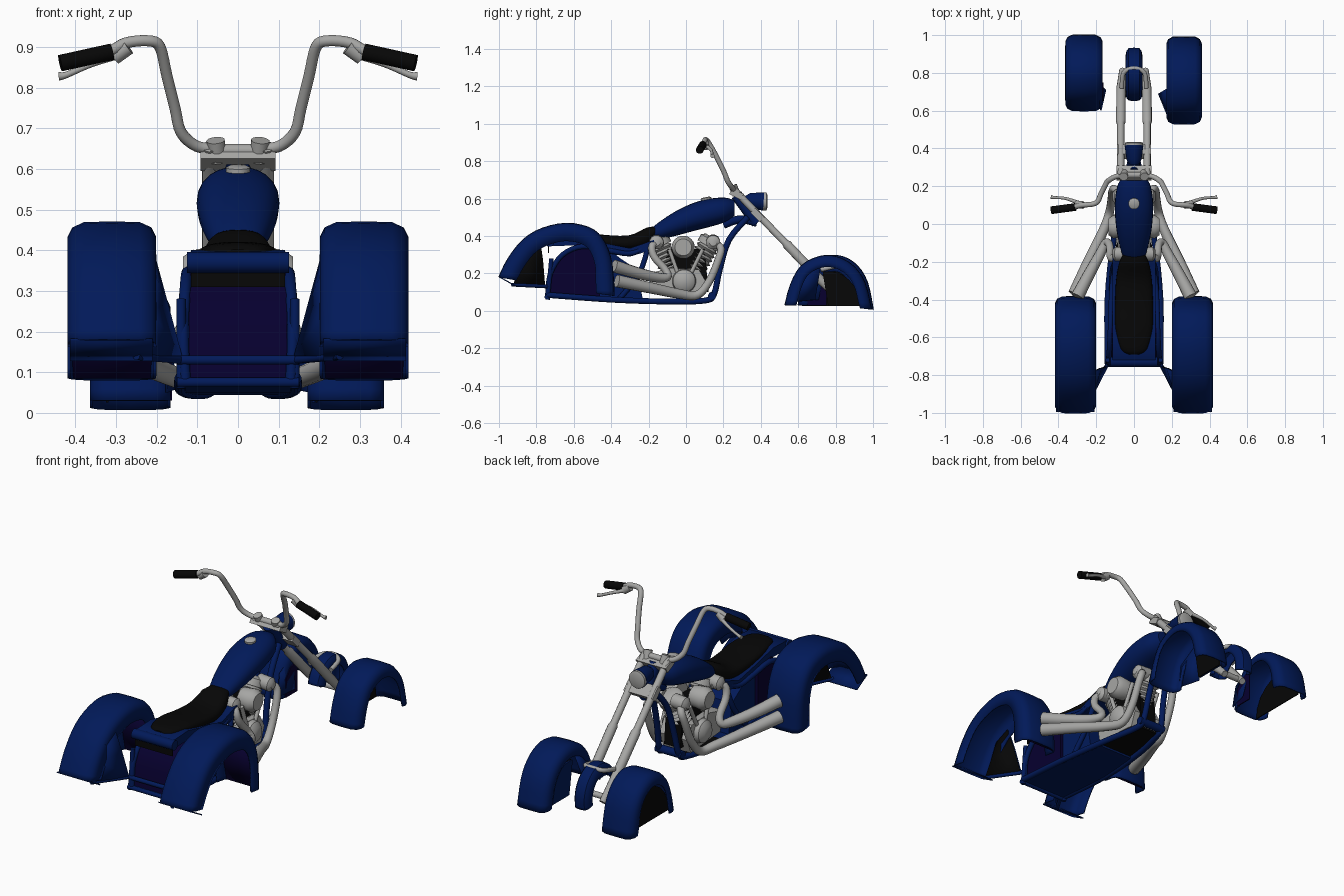
import bpy, bmesh, math
from mathutils import Vector

if "Cube" in bpy.data.objects:
    bpy.data.objects.remove(bpy.data.objects["Cube"])

def material(name, c):
    m = bpy.data.materials.new(name)
    m.diffuse_color = (*c, 1)
    m.use_nodes = True
    m.node_tree.nodes["Principled BSDF"].inputs["Base Color"].default_value = m.diffuse_color
    return m

BLUE = material("deep_blue", (0.0004, 0.010, 0.10))
NAVY = material("dark_indigo", (0.002, 0.0, 0.028))
GREY = material("chrome_grey", (0.38, 0.38, 0.37))
BLACK = material("black", (0.002, 0.002, 0.002))

def finish(name, bm, mat, solid=0):
    bmesh.ops.recalc_face_normals(bm, faces=bm.faces)
    me = bpy.data.meshes.new(name)
    bm.to_mesh(me)
    bm.free()
    ob = bpy.data.objects.new(name, me)
    bpy.context.collection.objects.link(ob)
    me.materials.append(mat)
    if solid:
        s = ob.modifiers.new("thickness", 'SOLIDIFY')
        s.thickness, s.offset = solid, 0
    for o in bpy.context.selected_objects:
        o.select_set(False)
    bpy.context.view_layer.objects.active = ob
    ob.select_set(True)
    bpy.ops.object.shade_smooth_by_angle(angle=math.radians(40))
    return ob

def loft(name, rings, mat, closed=True, caps=True, solid=0):
    bm = bmesh.new()
    vs = [[bm.verts.new(p) for p in r] for r in rings]
    n = len(rings[0])
    for a, b in zip(vs, vs[1:]):
        for i in range(n if closed else n - 1):
            j = (i + 1) % n
            bm.faces.new((a[i], a[j], b[j], b[i]))
    if closed and caps:
        bm.faces.new(vs[0])
        bm.faces.new(vs[-1])
    return finish(name, bm, mat, solid)

def spline(pts, k=4):
    """Catmull-Rom through points of any dimension"""
    P = [pts[0]] + list(pts) + [pts[-1]]
    out = []
    for i in range(1, len(P) - 2):
        for s in range(k):
            t = s / k
            out.append([0.5 * (2*b + (c-a)*t + (2*a-5*b+4*c-d)*t*t + (3*b-a-3*c+d)*t**3)
                        for a, b, c, d in zip(P[i-1], P[i], P[i+1], P[i+2])])
    return out + [list(pts[-1])]

def tube(name, pts, r, mat, smooth=True, sides=12):
    """Tube through (x,y,z) or (x,y,z,radius) points"""
    pts = [p if len(p) == 4 else (*p, r) for p in pts]
    if smooth and len(pts) > 2:
        pts = spline(pts)
    C = [Vector(p[:3]) for p in pts]
    nrm, rings = None, []
    for i, c in enumerate(C):
        t = (C[min(i+1, len(C)-1)] - C[max(i-1, 0)]).normalized()
        if nrm is None:
            nrm = t.orthogonal()
        nrm = (nrm - t * nrm.dot(t)).normalized()
        b = t.cross(nrm)
        rings.append([c + (nrm * math.cos(a) + b * math.sin(a)) * pts[i][3]
                      for a in (math.tau * q / sides for q in range(sides))])
    return loft(name, rings, mat)

def pair(name, pts, r, mat, **kw):
    for side, s in (("right", 1), ("left", -1)):
        tube(name + "_" + side, [(s * p[0], *p[1:]) for p in pts], r, mat, **kw)

def prism(name, yz, x0, x1, mat):
    return loft(name, [[(x, y, z) for y, z in yz] for x in (x0, x1)], mat)

def blob(name, sections, mat, e=0.8):
    """Rounded body along y; sections are (y, mid z, half width, half height)"""
    rings = []
    for y, z, w, h in spline(sections):
        ring = []
        for q in range(24):
            c, s = math.cos(math.tau * q / 24), math.sin(math.tau * q / 24)
            ring.append((w * math.copysign(abs(c)**e, c), y, z + h * math.copysign(abs(s)**e, s)))
        rings.append(ring)
    return loft(name, rings, mat)

def fender(name, path, centre, cx, w, lip):
    """Wheel arch: U-shaped section swept along a side-view path"""
    prof = [(-1, lip), (-1, 0.035), (-0.9, 0.014), (-0.65, 0.002), (0, 0),
            (0.65, 0.002), (0.9, 0.014), (1, 0.035), (1, lip)]
    rings = []
    for y, z in spline(path, 3):
        d = (Vector(centre) - Vector((y, z))).normalized()
        rings.append([(cx + u * w, y + d.x * q, z + d.y * q) for u, q in prof])
    loft(name, rings, BLUE, closed=False, solid=0.008)

# Rear fenders with closed rear lips, inner flares (blue inside, black outside), liners and struts
rear = [(-1.0, .18), (-.95, .28), (-.87, .38), (-.77, .44), (-.64, .467), (-.52, .445),
        (-.45, .39), (-.405, .29), (-.39, .18), (-.385, .08)]
for side, s in (("right", 1), ("left", -1)):
    fender("rear_fender_" + side, rear, (-.68, .12), s * .31, .105, .095)
    loft("rear_lip_" + side, [[(s*.21, y, z), (s*.413, y, z)] for y, z in
         ((-.995, .18), (-.905, .13))], BLUE, closed=False, solid=0.006)
    for part, dx, mat in (("rear_flare_", 0, BLUE), ("rear_liner_", .008, BLACK)):
        loft(part + side, [[(s*(x+dx), y, z) for x, y, z in row] for row in
             (((.207, -.87, .34), (.205, -.78, .38)), ((.215, -.9, .25), (.175, -.765, .27)),
              ((.24, -.92, .14), (.14, -.755, .14)))], mat, closed=False, solid=0.006)
    loft("rear_front_liner_" + side, [[(s*.21, y, z), (s*.41, y, z)] for y, z in
         ((-.405, .085), (-.42, .18), (-.45, .30))], NAVY, closed=False, solid=0.006)
pair("rear_strut", [(.14, -.74, .13), (.25, -.93, .14)], .01, BLUE)

# Front fenders, slightly offset from each other
def front_path(cy, ry):
    return [(cy - ry, .03), (cy - ry*.87, .14), (cy - ry*.62, .24), (cy - ry*.2, .29),
            (cy + ry*.2, .288), (cy + ry*.58, .24), (cy + ry*.85, .15), (cy + ry, .008)]
def disc_part(cy, r, a0, a1):
    arc = [math.radians(a0 + (a1 - a0) * i / 10) for i in range(11)]
    return [(cy, .025)] + [(cy + r * math.cos(a), .025 + r * 1.1 * math.sin(a)) for a in arc]
fender("front_fender_right", front_path(.76, .23), (.76, .03), .265, .09, .06)
fender("front_fender_left", front_path(.80, .20), (.80, .03), -.265, .095, .06)
prism("front_liner_right", disc_part(.76, .17, 0, 100), .19, .196, BLACK)
prism("front_liner_right_inner", disc_part(.76, .17, 0, 100), .182, .189, BLUE)
prism("front_liner_left", disc_part(.79, .17, 0, 180), -.325, -.319, BLACK)
prism("front_liner_left_inner", [(.65, .03), (.65, .13), (.69, .18), (.75, .2), (.75, .03)],
      -.168, -.162, NAVY)
for s, y, x in ((1, .68, .13), (-1, .7, .15)):
    loft("front_flare", [[(s*.18, y-.08, .17), (s*.18, y+.04, .24)],
         [(s*.175, y-.1, .05), (s*x, y+.01, .06)]], BLUE, closed=False, solid=0.006)

# Slim centre fender between the fork legs
fender("centre_fender", [(.79 + .14 * math.cos(a), .10 + .16 * math.sin(a))
       for a in (math.radians(-15 + 20 * i) for i in range(10))], (.79, .10), 0, .04, .05)

# Rear body box, hump under the seat, floor pan
prism("rear_body", [(-.74, .08), (-.725, .2), (-.68, .29), (-.58, .36), (-.46, .345), (-.46, .07)],
      -.12, .12, NAVY)
prism("mid_body", [(-.46, .065), (-.46, .345), (-.42, .335), (-.35, .28), (-.26, .22), (-.23, .055)],
      -.1, .1, BLUE)
prism("seat_base", [(-.74, .345), (-.745, .375), (-.72, .395), (-.6, .40), (-.45, .365), (-.3, .335),
      (-.17, .38), (-.17, .33), (-.3, .29), (-.45, .31), (-.6, .35)], -.115, .115, BLUE)
tube("tail_roll", [(-.125, -.73, .37), (.125, -.73, .37)], .027, BLUE)
prism("tail_panel", [(-.738, .31), (-.738, .345), (-.732, .345), (-.732, .31)], -.115, .115, BLACK)
def pan(name, sections, mat):
    loft(name, [[(-w, y, z), (w, y, z), (w, y, z + .012), (-w, y, z + .012)]
                for y, z, w in sections], mat)
pan("floor_pan", ((-.74, .075, .14), (-.4, .05, .14), (-.15, .044, .11)), BLUE)
pan("engine_pan", ((-.15, .055, .1), (.12, .055, .06)), BLACK)

# Seat
blob("seat", [(-.69, .39, .03, .012), (-.66, .395, .07, .022), (-.55, .39, .098, .03),
     (-.42, .37, .1, .035), (-.3, .365, .095, .04), (-.21, .395, .08, .05),
     (-.165, .425, .06, .025)], BLACK)

# Fuel tank and cap
blob("fuel_tank", [(-.2, .405, .045, .02), (-.15, .425, .066, .045), (-.06, .465, .088, .065),
     (.04, .502, .1, .075), (.13, .525, .1, .075), (.21, .54, .085, .065),
     (.26, .55, .05, .04)], BLUE, 0.9)
tube("fuel_cap", [(0, .11, .58, .03), (0, .107, .603, .03), (0, .106, .608, .02)], .03, GREY, smooth=False)

# Frame tubes
pair("rear_hoop", [(.13, -.74, .08), (.135, -.725, .2), (.13, -.66, .3), (.125, -.55, .345),
     (.12, -.4, .32), (.11, -.28, .31), (.08, -.14, .39)], .014, BLUE)
pair("lower_rail", [(.14, -.74, .085), (.14, -.4, .06), (.11, -.1, .05), (.07, .1, .055), (.06, .15, .09),
     (.05, .18, .22), (.04, .23, .38), (.02, .33, .5)], .016, BLUE)
pair("rear_post", [(.14, -.74, .06), (.14, -.72, .28)], .012, BLUE)
pair("side_brace", [(.12, -.36, .06), (.115, -.25, .2), (.1, -.2, .35)], .014, BLUE)
for z in (.075, .13):
    tube("rear_crossbar", [(-.15, -.745, z), (.15, -.745, z)], .012, BLUE)
tube("front_crossbar", [(-.08, .14, .08), (.08, .14, .08)], .022, BLUE)
tube("head_brace", [(0, .2, .46), (0, .29, .49), (0, .38, .47)], .022, BLUE)
tube("head_stock", [(0, .27, .62), (0, .38, .47)], .032, BLUE)

# V-twin engine: black core, crankcase, finned cylinders, round covers
prism("engine_core", [(-.13, .1), (-.1, .33), (.1, .33), (.12, .1)], -.05, .05, BLACK)
prism("crankcase", [(-.18, .09), (-.2, .2), (-.08, .23), (.07, .22), (.11, .15), (.08, .07)],
      -.085, .085, GREY)
for name, dy in (("rear", -.15), ("front", .15)):
    a, b = Vector((0, -.02 + dy * .35, .2)), Vector((0, -.01 + dy * .85, .345))
    fins = [(*a.lerp(b, i / 14), .062 if i % 2 else .048) for i in range(15)]
    tube(name + "_cylinder", fins, .05, GREY, smooth=False, sides=16)
    c = b + (b - a) * .32
    tube(name + "_cylinder_head", [(*b, .066), (*b.lerp(c, .7), .066), (*c, .045)], .06, GREY, smooth=False)
    pair(name + "_head_cover", [(.03, c.y, c.z - .02, .038), (.1, c.y, c.z - .025, .038),
         (.115, c.y, c.z - .025, .02)], .035, GREY, smooth=False)
    pair(name + "_pushrod", [(.085, -.01 + dy * .2, .19), (.085, dy * .6, .33)], .011, GREY)
pair("air_cleaner", [(.04, -.015, .34, .055), (.11, -.015, .34, .062), (.135, -.015, .34, .045)],
     .06, GREY, smooth=False, sides=20)
pair("crank_cover", [(.08, -.01, .16, .065), (.11, -.01, .16, .06), (.13, -.01, .16, .035)],
     .06, GREY, smooth=False, sides=20)

# Twin exhausts on each side
pair("lower_exhaust", [(.06, .13, .36, .02), (.1, .185, .34, .02), (.115, .175, .28, .02), (.12, .125, .16, .021),
     (.13, .06, .085, .023), (.16, -.03, .09, .026), (.24, -.2, .125, .03), (.315, -.37, .16, .034)],
     .02, GREY)
pair("upper_exhaust", [(.06, -.13, .36, .02), (.11, -.18, .35, .02), (.125, -.17, .29, .02), (.13, -.11, .22, .02),
     (.15, -.1, .18, .022), (.18, -.16, .18, .027), (.24, -.27, .205, .031), (.3, -.385, .24, .035)],
     .02, GREY)

# Fork, clamps and axle
pair("fork_leg", [(.07, .25, .655, .019), (.07, .53, .365, .019), (.07, .54, .355, .025),
     (.068, .72, .165, .025), (.06, .815, .07, .018)], .02, GREY, smooth=False)
tube("axle", [(-.075, .79, .09), (.075, .79, .09)], .016, GREY)
tube("fork_bridge", [(-.065, .72, .22), (-.055, .8, .24), (0, .825, .25), (.055, .8, .24), (.065, .72, .22)],
     .012, GREY)
prism("upper_clamp", [(.23, .625), (.25, .65), (.31, .625), (.29, .595)], -.092, .092, GREY)
prism("lower_clamp", [(.345, .525), (.37, .55), (.42, .5), (.395, .475)], -.09, .09, GREY)

# Headlight
tube("headlight", [(0, .31, .59, .02), (0, .34, .59, .04), (0, .415, .585, .05)], .05, BLUE, smooth=False, sides=20)
tube("headlight_lens", [(0, .41, .585, .048), (0, .43, .585, .048), (0, .435, .585, .035)], .05, GREY,
     smooth=False, sides=20)

# Handlebars, grips and levers
tube("bar_centre", [(-.08, .26, .645), (.08, .26, .645)], .017, GREY)
pair("bar_clamp", [(.05, .27, .62), (.055, .25, .67)], .023, GREY)
pair("handlebar", [(.05, .26, .65), (.1, .25, .655), (.14, .225, .69), (.155, .2, .75), (.175, .16, .83),
     (.192, .12, .9), (.22, .105, .915), (.275, .1, .91), (.32, .09, .888), (.42, .075, .864)], .014, GREY)
pair("grip", [(.31, .09, .888), (.437, .073, .86)], .021, BLACK)
pair("lever_mount", [(.27, .1, .9), (.305, .105, .875)], .02, GREY)
pair("lever", [(.29, .11, .882, .011), (.36, .135, .858, .008), (.42, .14, .832, .008), (.44, .142, .828, .011)],
     .009, GREY)
